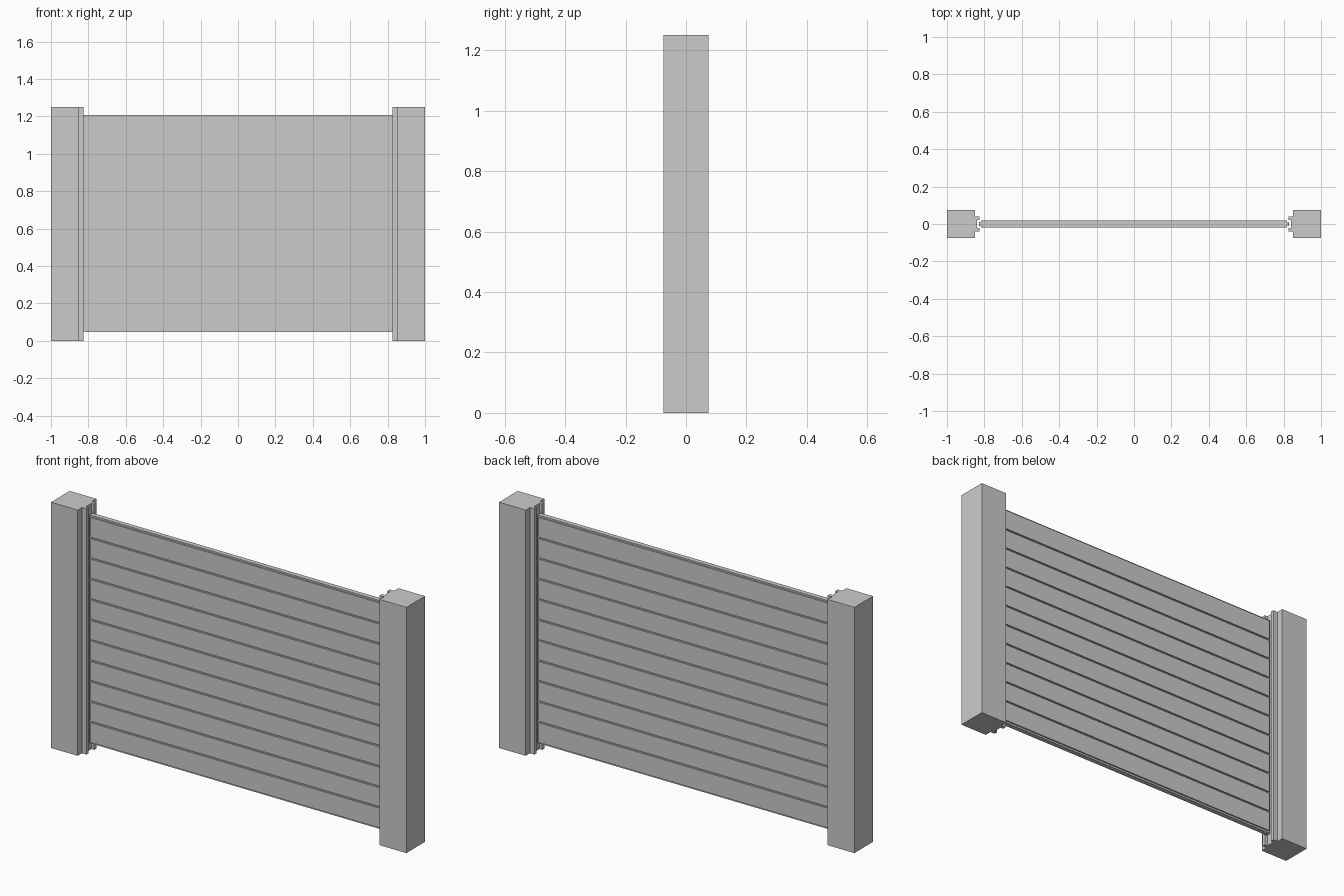
import bpy

if "Cube" in bpy.data.objects:
    bpy.data.objects.remove(bpy.data.objects["Cube"])

POST_H = 1.25
BOARDS = 11
PITCH = 0.104
FIRST_Z = 0.056
GAP = 0.008


def box(name, x0, x1, y0, y1, z0, z1):
    bpy.ops.mesh.primitive_cube_add(
        size=1, location=((x0 + x1) / 2, (y0 + y1) / 2, (z0 + z1) / 2))
    ob = bpy.context.object
    ob.name = name
    ob.scale = (x1 - x0, y1 - y0, z1 - z0)
    return ob


def extrude_profile(name, pts, height):
    n = len(pts)
    verts = [(x, y, z) for z in (0, height) for x, y in pts]
    faces = [tuple(range(n))[::-1], tuple(range(n, 2 * n))]
    faces += [(i, (i + 1) % n, (i + 1) % n + n, i + n) for i in range(n)]
    me = bpy.data.meshes.new(name)
    me.from_pydata(verts, [], faces)
    ob = bpy.data.objects.new(name, me)
    bpy.context.collection.objects.link(ob)
    return ob


# Posts: square section with a stepped, slotted rail facing the panel
half = [(1.0, 0.075), (0.85, 0.075), (0.85, 0.04), (0.825, 0.04),
        (0.825, 0.022), (0.84, 0.022)]
section = half + [(x, -y) for x, y in reversed(half)]
extrude_profile("right_post", section, POST_H)
extrude_profile("left_post", [(-x, y) for x, y in reversed(section)], POST_H)

# Thin backing panel held in the post slots
box("panel_core", -0.828, 0.828, -0.012, 0.012, 0.047, 1.208)

# Raised horizontal boards on both faces, with shadow gaps between
for i in range(BOARDS):
    z0 = FIRST_Z + i * PITCH + (GAP / 2 if i else 0)
    z1 = FIRST_Z + (i + 1) * PITCH - (GAP / 2 if i < BOARDS - 1 else 0)
    for side, s in (("front", -1), ("back", 1)):
        ys = sorted((s * 0.012, s * 0.019))
        box(f"{side}_board_{i + 1}", -0.818, 0.818, ys[0], ys[1], z0, z1)
